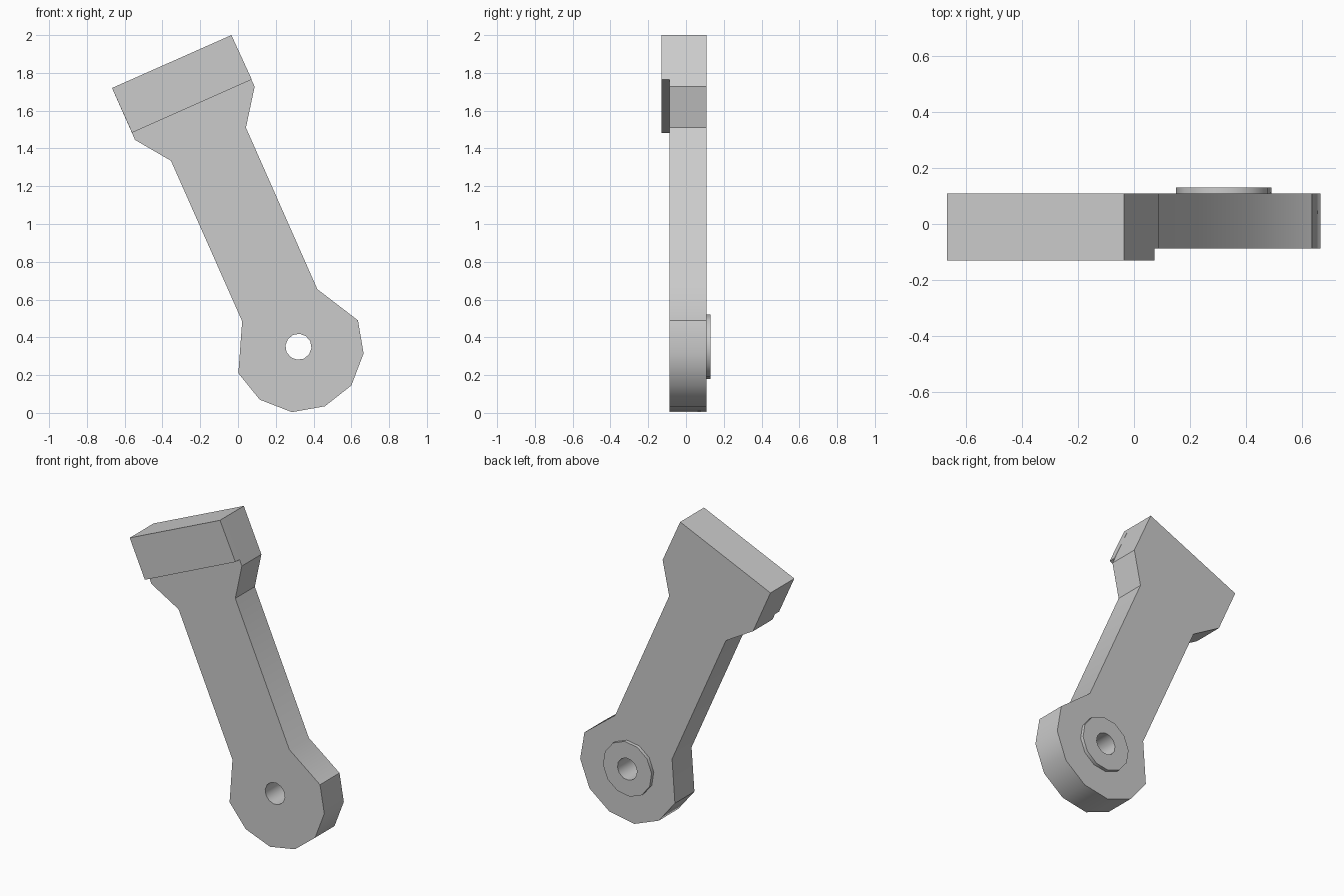
import bpy, bmesh, math

old = bpy.data.objects.get("Cube")
if old:
    bpy.data.objects.remove(old, do_unlink=True)

grey = bpy.data.materials.new("plain grey")
grey.use_nodes = True
colour = (0.6, 0.6, 0.6, 1)
grey.diffuse_color = colour
grey.node_tree.nodes["Principled BSDF"].inputs["Base Color"].default_value = colour

FRONT, BACK = -0.087, 0.108
PIVOT = (0.32, 0.35)


def plate(name, outline, y0, y1):
    """Extrude an x-z outline from y0 to y1."""
    bm = bmesh.new()
    face = bm.faces.new([bm.verts.new((x, y0, z)) for x, z in outline])
    new = bmesh.ops.extrude_face_region(bm, geom=[face])["geom"]
    bmesh.ops.translate(bm, vec=(0, y1 - y0, 0),
                        verts=[v for v in new if isinstance(v, bmesh.types.BMVert)])
    bmesh.ops.recalc_face_normals(bm, faces=bm.faces)
    mesh = bpy.data.meshes.new(name)
    bm.to_mesh(mesh)
    bm.free()
    mesh.materials.append(grey)
    obj = bpy.data.objects.new(name, mesh)
    bpy.context.collection.objects.link(obj)
    return obj


def circle(radius, sides=12, turn=-6):
    angles = [math.radians(turn + 360 * i / sides) for i in range(sides)]
    return [(PIVOT[0] + radius * math.cos(a), PIVOT[1] + radius * math.sin(a)) for a in angles]


# Arm with flared head and rounded pivot end
arm = plate("arm", [
    (-0.667, 1.72), (-0.035, 2.0), (0.088, 1.727), (0.042, 1.51), (0.42, 0.655),
    (0.635, 0.49), (0.665, 0.315), (0.6, 0.145), (0.46, 0.035), (0.285, 0.004),
    (0.115, 0.07), (0.002, 0.21), (0.022, 0.485), (-0.355, 1.335), (-0.545, 1.445)],
    FRONT, BACK)

# Raised block across the front of the head
lip = plate("head_lip", [(-0.667, 1.72), (-0.035, 2.0), (0.073, 1.765), (-0.561, 1.483)],
            -0.13, FRONT)

# Raised washer on the back, around the pivot hole
washer = plate("pivot_washer", circle(0.171), BACK, 0.13)

# Pivot hole through arm and washer
cutter = plate("pivot_hole_cutter", circle(0.069), -0.3, 0.3)
cutter.hide_render = True
cutter.hide_viewport = True

for obj in (arm, washer):
    cut = obj.modifiers.new("pivot hole", "BOOLEAN")
    cut.operation = "DIFFERENCE"
    cut.solver = "EXACT"
    cut.object = cutter

# Bake the holes, then smooth the gentle bends only
bpy.context.view_layer.update()
graph = bpy.context.evaluated_depsgraph_get()
for obj in (arm, washer):
    baked = bpy.data.meshes.new_from_object(obj.evaluated_get(graph))
    obj.modifiers.clear()
    obj.data = baked
bpy.data.objects.remove(cutter, do_unlink=True)

bpy.ops.object.select_all(action="DESELECT")
for obj in (arm, lip, washer):
    obj.select_set(True)
bpy.context.view_layer.objects.active = arm
bpy.ops.object.shade_smooth_by_angle(angle=math.radians(32))
